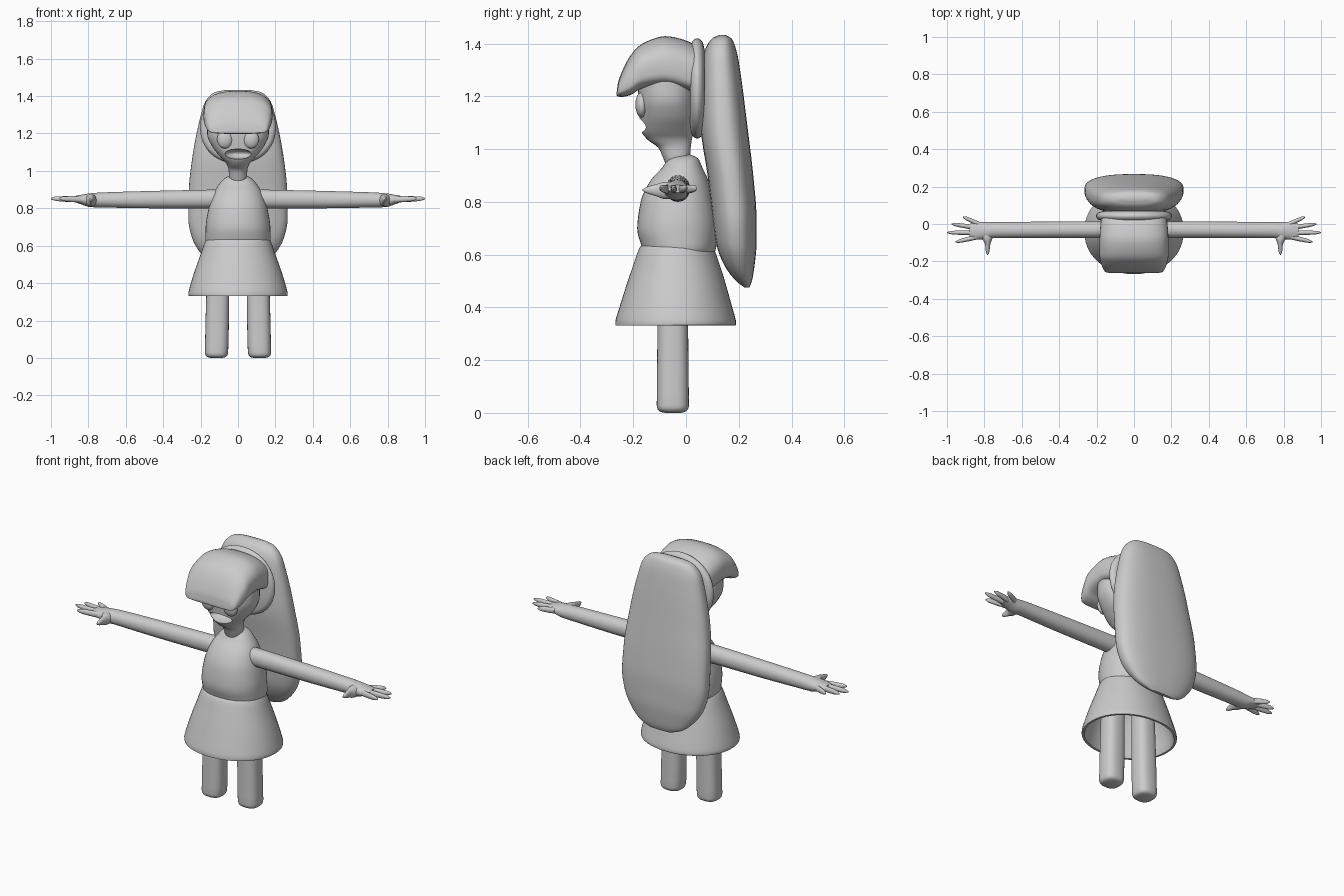
import bpy, bmesh, math

if "Cube" in bpy.data.objects:
    bpy.data.objects.remove(bpy.data.objects["Cube"])

grey = bpy.data.materials.new("plain grey")
grey.diffuse_color = (0.6, 0.6, 0.6, 1)
grey.use_nodes = True
grey.node_tree.nodes["Principled BSDF"].inputs["Base Color"].default_value = grey.diffuse_color


def finish(ob, mirror=False):
    """Give material, smooth shading and optional left/right copy."""
    ob.data.materials.clear()
    ob.data.materials.append(grey)
    bpy.ops.object.select_all(action='DESELECT')
    ob.select_set(True)
    bpy.context.view_layer.objects.active = ob
    bpy.ops.object.shade_smooth_by_angle(angle=math.radians(50))
    if mirror:
        m = ob.modifiers.new("Mirror", 'MIRROR')
        m.use_clip = False
        m.use_mirror_merge = False
    return ob


def refine(rows, steps):
    """Monotone smooth interpolation between the given sections."""
    cols = []
    for c in zip(*rows):
        d = [b - a for a, b in zip(c, c[1:])]
        t = [d[0]] + [2 * a * b / (a + b) if a * b > 0 else 0
                      for a, b in zip(d, d[1:])] + [d[-1]]
        out = []
        for i in range(len(d)):
            for k in range(steps):
                s = k / steps
                out.append(c[i] + t[i] * (s**3 - 2 * s * s + s)
                           + d[i] * (3 * s * s - 2 * s**3)
                           + t[i + 1] * (s**3 - s * s))
        cols.append(out + [c[-1]])
    return list(zip(*cols))


def loft(name, axis, rows, n=2.0, n_low=None, mid=0.5, seg=40, steps=4, mirror=False):
    """Skin superellipse sections (t, a_min, a_max, b_min, b_max) along an axis."""
    bm = bmesh.new()
    rings = []
    for t, a0, a1, b0, b1 in refine(rows, steps):
        ring = []
        cb = b0 + (b1 - b0) * mid
        for i in range(seg):
            an = 2 * math.pi * i / seg
            co, si = math.cos(an), math.sin(an)
            e = 2 / (n_low if n_low and si < 0 else n)
            a = (a0 + a1) / 2 + (a1 - a0) / 2 * math.copysign(abs(co)**e, co)
            b = cb + ((b1 - cb) if si > 0 else (cb - b0)) * math.copysign(abs(si)**e, si)
            p = {'x': (t, a, b), 'y': (a, t, b), 'z': (a, b, t)}[axis]
            ring.append(bm.verts.new(p))
        rings.append(ring)
    for r, q in zip(rings, rings[1:]):
        for i in range(seg):
            j = (i + 1) % seg
            bm.faces.new((r[i], r[j], q[j], q[i]))
    bm.faces.new(rings[0])
    bm.faces.new(rings[-1])
    bmesh.ops.recalc_face_normals(bm, faces=bm.faces)
    me = bpy.data.meshes.new(name)
    bm.to_mesh(me)
    bm.free()
    ob = bpy.data.objects.new(name, me)
    bpy.context.collection.objects.link(ob)
    return finish(ob, mirror)


def sym(rows):
    """Expand (t, half_width, b_min, b_max) to a section centred on x = 0."""
    return [(t, -w, w, b0, b1) for t, w, b0, b1 in rows]


def ball(name, loc, scale):
    bpy.ops.mesh.primitive_uv_sphere_add(segments=32, ring_count=16, location=loc)
    ob = bpy.context.object
    ob.name = name
    ob.scale = scale
    bpy.ops.object.transform_apply(location=True, rotation=False, scale=True)
    return ob


# torso
loft("torso", 'z', sym([
    (.982, .02, -.03, .01), (.965, .065, -.065, .045), (.93, .10, -.09, .062),
    (.88, .13, -.135, .085), (.80, .157, -.172, .105), (.70, .173, -.185, .12),
    (.63, .174, -.168, .115), (.57, .15, -.15, .09)]), n=2.2)

# skirt: outer wall, rim, then inner wall
loft("skirt", 'z', sym([
    (.64, .155, -.155, .085), (.632, .17, -.172, .10), (.54, .205, -.207, .135),
    (.43, .243, -.243, .167), (.345, .266, -.268, .19), (.332, .264, -.268, .188),
    (.332, .252, -.255, .176), (.43, .23, -.23, .153), (.54, .19, -.193, .12),
    (.61, .15, -.15, .08)]), n=2.1, seg=48)

# legs
loft("leg", 'z', [
    (.0, .085, .145, -.08, -.02), (.006, .064, .166, -.10, .0),
    (.03, .053, .177, -.111, .011), (.33, .047, .170, -.108, .008),
    (.56, .045, .160, -.105, .005)], n=2.6, mirror=True)

# arm running into the palm
loft("arm", 'x', [
    (.10, -.06, .0, .82, .88), (.115, -.075, .015, .80, .90),
    (.45, -.075, .013, .80, .893), (.74, -.075, .010, .805, .884),
    (.79, -.082, .010, .806, .880), (.84, -.084, .012, .822, .872),
    (.88, -.070, .0, .836, .864)], n=2.1, seg=28, mirror=True)

# fingers: base y, tip y, tip x
for i, (yb, yt, xt) in enumerate([(-.068, -.096, .955), (-.047, -.046, 1.0),
                                  (-.022, .0, .975), (.0, .038, .915)]):
    rows = []
    for s, r in ((0, .013), (.5, .012), (.85, .009), (1, .003)):
        x, y, z = .83 + (xt - .83) * s, yb + (yt - yb) * s, .847 + .005 * s
        rows.append((x, y - r, y + r, z - r * 1.3, z + r * 1.3))
    loft("finger_%d" % (i + 1), 'x', rows, seg=14, mirror=True)

# thumb
loft("thumb", 'y', [
    (-.165, .781, .785, .842, .848), (-.15, .774, .792, .833, .856),
    (-.11, .768, .796, .82, .868), (-.08, .758, .812, .81, .876),
    (-.05, .75, .83, .81, .876)], seg=18, mirror=True)

# head and neck, with an open mouth cut in
head = loft("head", 'z', sym([
    (.925, .035, -.07, .01), (.97, .048, -.088, .015), (1.005, .05, -.105, .018),
    (1.035, .06, -.145, .022), (1.07, .09, -.170, .03), (1.13, .138, -.177, .04),
    (1.20, .165, -.182, .04), (1.30, .165, -.18, .04), (1.37, .12, -.14, .03)]), n=2.3)
cutter = ball("mouth_cutter", (0, -.165, 1.09), (.072, .06, .027))
cut = head.modifiers.new("Mouth", 'BOOLEAN')
cut.operation = 'DIFFERENCE'
cut.object = cutter
bpy.context.view_layer.objects.active = head
bpy.ops.object.modifier_move_to_index(modifier="Mouth", index=0)
bpy.ops.object.modifier_apply(modifier="Mouth")
bpy.data.objects.remove(cutter)
finish(head)

# eyes
finish(ball("eye", (.07, -.168, 1.168), (.042, .024, .048)), mirror=True)

# fringe cap over the head
loft("fringe", 'y', sym([
    (-.263, .12, 1.203, 1.215), (-.258, .15, 1.199, 1.25), (-.24, .165, 1.198, 1.30),
    (-.21, .176, 1.205, 1.355), (-.17, .184, 1.228, 1.397), (-.08, .184, 1.24, 1.428),
    (-.01, .18, 1.225, 1.415), (.035, .175, 1.21, 1.395)]), n=2.5, n_low=4, mid=.4, seg=48)

# hair band
loft("hair_band", 'y', sym([
    (.016, .16, 1.08, 1.38), (.022, .188, 1.055, 1.405), (.042, .203, 1.04, 1.42),
    (.062, .19, 1.053, 1.407), (.07, .16, 1.08, 1.38)]), n=2.1, seg=48)

# long hair at the back
loft("back_hair", 'z', sym([
    (1.432, .07, .125, .15), (1.42, .125, .10, .172), (1.37, .175, .07, .192),
    (1.28, .203, .058, .208), (1.10, .24, .055, .231), (.90, .263, .082, .255),
    (.75, .266, .10, .267), (.64, .245, .115, .267), (.56, .20, .145, .26),
    (.50, .135, .19, .25), (.475, .07, .222, .24)]), n=2.5, seg=48)
